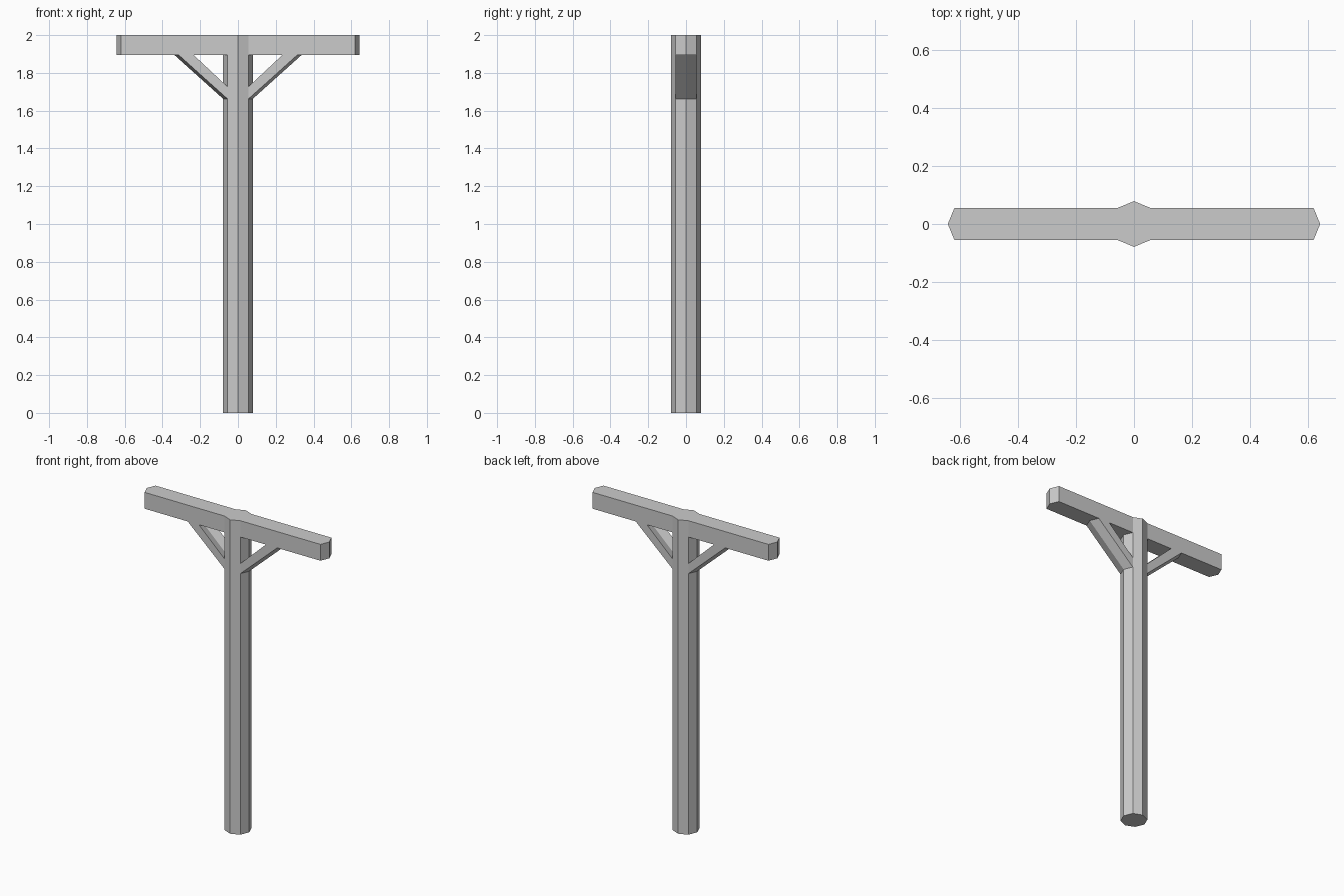
import bpy
import math

if "Cube" in bpy.data.objects:
    bpy.data.objects.remove(bpy.data.objects["Cube"])

R = 0.079                    # post radius at its corners
W = R * math.sqrt(0.5)       # half width of the beam and braces
D = R - W                    # how far the pointed ends stick out
TOP, UNDER = 2.0, 1.896      # top and underside of the crossbeam


def make(name, rings, caps=True, mirror=False):
    """Loft flat faces between matching rings of points."""
    n = len(rings[0])
    verts = [p for ring in rings for p in ring]
    faces = []
    for k in range(len(rings) - 1):
        a, b = k * n, (k + 1) * n
        faces += [(a + i, a + (i + 1) % n, b + (i + 1) % n, b + i) for i in range(n)]
    if caps:
        faces.append(tuple(reversed(range(n))))
        faces.append(tuple(range((len(rings) - 1) * n, len(rings) * n)))
    mesh = bpy.data.meshes.new(name)
    mesh.from_pydata(verts, [], faces)
    obj = bpy.data.objects.new(name, mesh)
    bpy.context.collection.objects.link(obj)
    if mirror:
        obj.modifiers.new("mirror", 'MIRROR').use_axis = (True, False, False)
    return obj


def at(outline, z):
    return [(x, y, z) for x, y in outline]


# Eight-sided post
octagon = [(R * math.cos(i * math.pi / 4), R * math.sin(i * math.pi / 4)) for i in range(8)]
make("post", [at(octagon, 0), at(octagon, TOP)])


def chevron(x0, x1):
    """Outline following the post's pointed side from x0 out to x1."""
    return [(x0, -W), (x1, -W), (x1 + D, 0), (x1, W), (x0, W), (x0 + D, 0)]


# Crossbeam arms with pointed ends
arm = chevron(W, 0.62)
make("crossbeam_arms", [at(arm, UNDER), at(arm, TOP)], mirror=True)

# Diagonal braces: the pointed section runs from the post side to the beam underside
post_low, post_high = 1.663, 1.727
beam_near, beam_far = 0.236, 0.315
rings = []
for y, dx in ((-W, 0), (0, D), (W, 0)):
    rings.append([(W + dx, y, post_low), (beam_far + dx, y, UNDER),
                  (beam_near + dx, y, UNDER), (W + dx, y, post_high)])
make("braces", list(reversed(rings)), mirror=True)

# Consistent outward normals
for obj in bpy.context.collection.objects:
    bpy.context.view_layer.objects.active = obj
    bpy.ops.object.mode_set(mode='EDIT')
    bpy.ops.mesh.select_all(action='SELECT')
    bpy.ops.mesh.normals_make_consistent(inside=False)
    bpy.ops.object.mode_set(mode='OBJECT')
